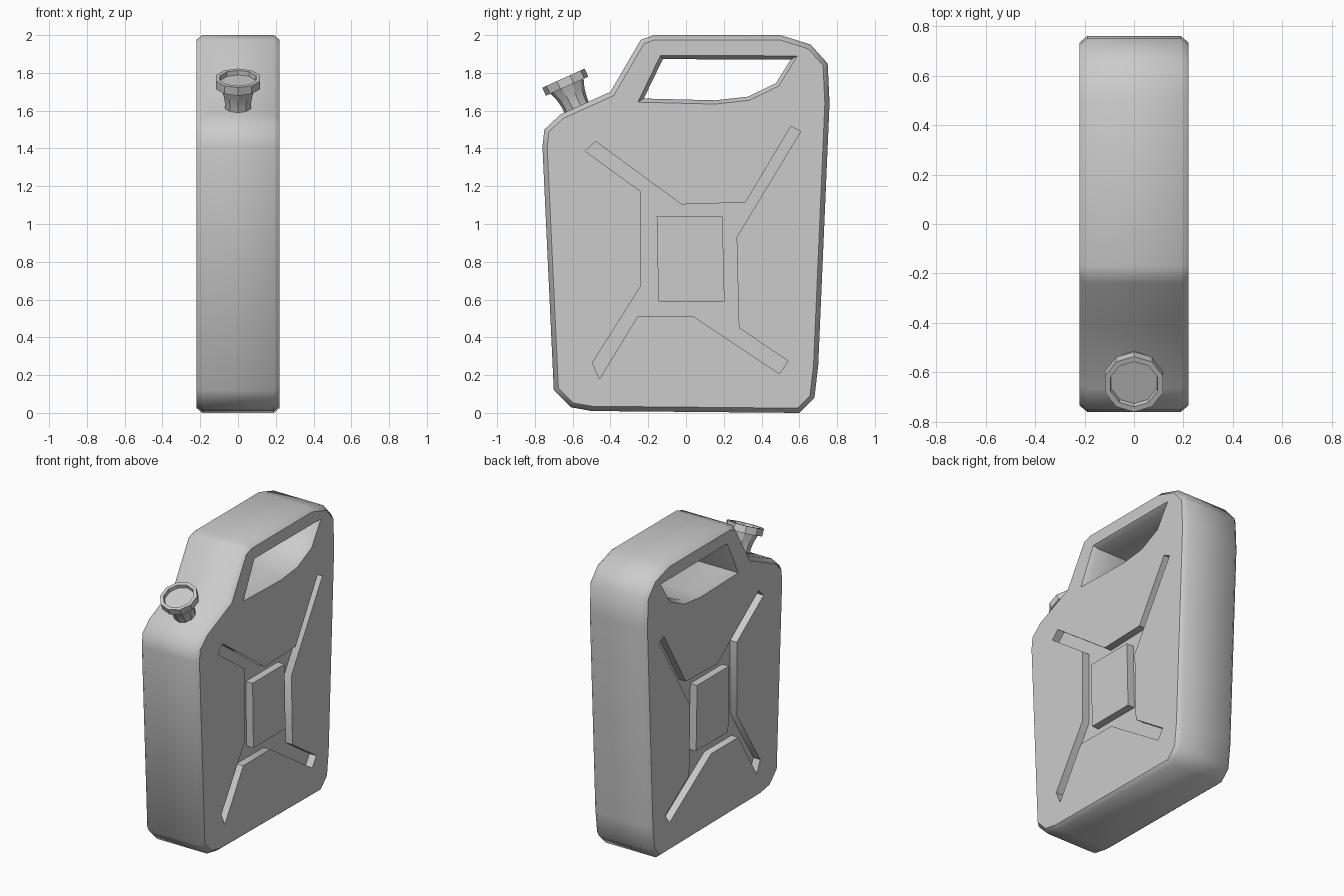
import bpy, bmesh, math
from mathutils import Vector, Matrix

if "Cube" in bpy.data.objects:
    bpy.data.objects.remove(bpy.data.objects["Cube"])


def offset(pts, d):
    """Mitred inset of a closed (y, z) outline; negative d grows it."""
    area = sum(a[0] * b[1] - b[0] * a[1] for a, b in zip(pts, pts[1:] + pts[:1]))
    s = 1 if area > 0 else -1
    out = []
    for i, p in enumerate(pts):
        p, a, b = Vector(p), Vector(pts[i - 1]), Vector(pts[(i + 1) % len(pts)])
        e1, e2 = (p - a).normalized(), (b - p).normalized()
        n1, n2 = Vector((-e1.y, e1.x)) * s, Vector((-e2.y, e2.x)) * s
        out.append(tuple(p + (n1 + n2) * d / (1 + n1.dot(n2))))
    return out


def finish(name, bm):
    bmesh.ops.recalc_face_normals(bm, faces=bm.faces)
    me = bpy.data.meshes.new(name)
    bm.to_mesh(me)
    bm.free()
    ob = bpy.data.objects.new(name, me)
    bpy.context.collection.objects.link(ob)
    return ob


def loft(name, sections):
    """Capped solid through (x, outline) sections."""
    bm = bmesh.new()
    rings = [[bm.verts.new((x, y, z)) for y, z in pts] for x, pts in sections]
    n = len(rings[0])
    for r, q in zip(rings, rings[1:]):
        for i in range(n):
            bm.faces.new((r[i], r[(i + 1) % n], q[(i + 1) % n], q[i]))
    bm.faces.new(rings[0])
    bm.faces.new(rings[-1])
    return finish(name, bm)


def activate(ob):
    bpy.ops.object.select_all(action='DESELECT')
    ob.select_set(True)
    bpy.context.view_layer.objects.active = ob


def cut(target, cutter):
    activate(target)
    m = target.modifiers.new("cut", 'BOOLEAN')
    m.operation, m.solver, m.object = 'DIFFERENCE', 'EXACT', cutter
    bpy.ops.object.modifier_apply(modifier=m.name)
    bpy.data.objects.remove(cutter)


# Outlines in (y, z)
outline = [(-.17, 2), (.50, 2), (.66, 1.95), (.75, 1.85), (.76, 1.64), (.70, .25),
           (.68, .08), (.60, 0), (-.50, .01), (-.61, .03), (-.70, .12), (-.76, 1.41),
           (-.75, 1.50), (-.665, 1.58), (-.40, 1.70), (-.24, 1.975)]
handle = [(-.135, 1.893), (.59, 1.89), (.49, 1.73), (.335, 1.655), (.155, 1.635), (-.255, 1.645)]
cross = [(-.533, 1.385), (-.24, 1.173), (-.24, .67), (-.495, .265), (-.458, .18), (-.257, .51),
         (.04, .51), (.495, .207), (.54, .275), (.28, .45), (.268, .93), (.607, 1.49),
         (.555, 1.517), (.315, 1.114), (-.024, 1.104), (-.48, 1.438)]
plate = [(-.155, 1.04), (.193, 1.04), (.204, .59), (-.146, .59)]

# Can body with chamfered rims
rim = offset(outline, .025)
body = loft("can_body", [(-.22, rim), (-.19, outline), (.19, outline), (.22, rim)])

# Handle opening, flared at both faces
wide, narrow = offset(handle, -.02), offset(handle, .02)
cut(body, loft("handle_cutter", [(-.25, wide), (-.19, narrow), (.19, narrow), (.25, wide)]))

# Pressed cross recess and flush centre plate on each side
for s, side in ((1, "right"), (-1, "left")):
    cut(body, loft("cross_cutter", [(s * .168, cross), (s * .3, cross)]))
    loft(side + "_centre_plate", [(s * .16, plate), (s * .22, plate)])
activate(body)
bpy.ops.object.shade_smooth_by_angle(angle=math.radians(40))

# Spout: flared neck and recessed ten-sided cap, square to the sloping shoulder
bm = bmesh.new()
N = 10
profile = [(.07, -.04), (.072, .03), (.08, .075), (.096, .12), (.123, .12),
           (.123, .167), (.1, .167), (.097, .142)]
rings = [[bm.verts.new((r * math.sin(2 * math.pi * i / N), r * math.cos(2 * math.pi * i / N), h))
          for i in range(N)] for r, h in profile]
for r, q in zip(rings, rings[1:]):
    for i in range(N):
        bm.faces.new((r[i], r[(i + 1) % N], q[(i + 1) % N], q[i]))
bm.faces.new(rings[0])
bm.faces.new(rings[-1])
spout = finish("spout", bm)
spout.data.transform(Matrix.Translation((0, -.58, 1.62)) @ Matrix.Rotation(.424, 4, 'X'))
activate(spout)
bpy.ops.object.shade_smooth_by_angle(angle=math.radians(30))
